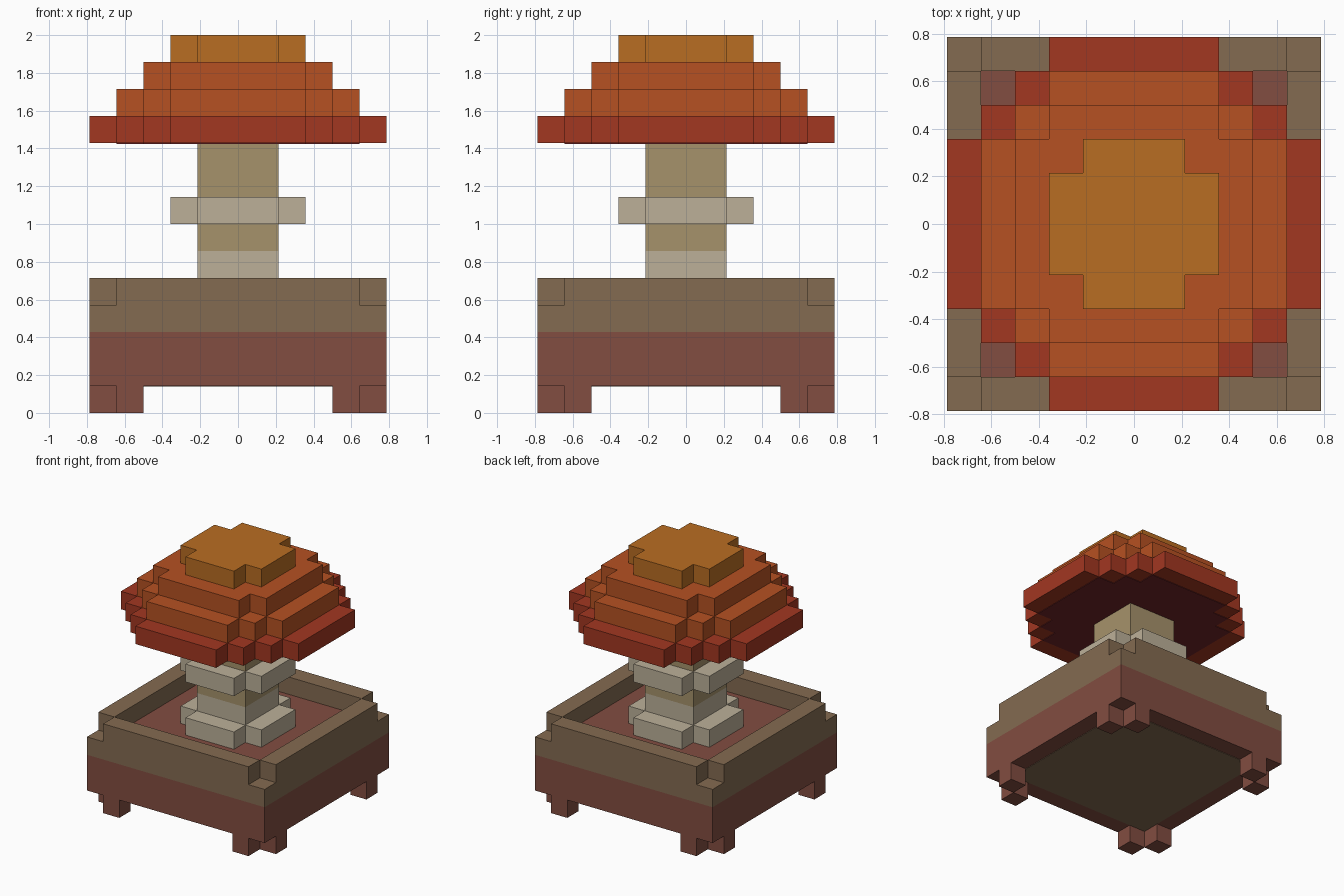
import bpy
import bmesh
from mathutils import Matrix, Vector

U = 1 / 7          # one block of the model
PLATE = 0.004      # thickness of coloured plates

if "Cube" in bpy.data.objects:
    bpy.data.objects.remove(bpy.data.objects["Cube"], do_unlink=True)


def material(name, hex_colour):
    def linear(c):
        return c / 12.92 if c <= 0.04045 else ((c + 0.055) / 1.055) ** 2.4
    rgb = [linear(int(hex_colour[i:i + 2], 16) / 255) for i in (0, 2, 4)]
    mat = bpy.data.materials.new(name)
    mat.use_nodes = True
    mat.diffuse_color = (*rgb, 1)
    mat.node_tree.nodes["Principled BSDF"].inputs["Base Color"].default_value = (*rgb, 1)
    return mat


AMBER = material("amber", "B96D22")
ORANGE = material("orange", "B65122")
RED = material("brick red", "A23721")
MAROON = material("dark maroon", "702428")
TAN = material("tan", "A6926B")
CREAM = material("pale cream", "BCB099")
BROWN = material("wood brown", "846B51")
CLAY = material("clay brown", "824D41")


def finish(name, bm, mat):
    bmesh.ops.recalc_face_normals(bm, faces=bm.faces)
    mesh = bpy.data.meshes.new(name)
    bm.to_mesh(mesh)
    bm.free()
    mesh.materials.append(mat)
    obj = bpy.data.objects.new(name, mesh)
    bpy.context.collection.objects.link(obj)
    return obj


def stepped_slab(name, half, steps, z0, z1, mat):
    """Square slab whose corners are cut back in block-sized stairs."""
    quarter = []
    for k in range(steps + 1):
        quarter.append(Vector((half - k, half - steps + k, 0)))
        if k < steps:
            quarter.append(Vector((half - k - 1, half - steps + k, 0)))
    bm = bmesh.new()
    verts = []
    for turn in range(4):
        rot = Matrix.Rotation(turn * 1.5707963, 3, 'Z')
        for p in quarter:
            q = rot @ p * U
            verts.append(bm.verts.new((q.x, q.y, z0)))
    base = bm.faces.new(verts)
    top = bmesh.ops.extrude_face_region(bm, geom=[base])["geom"]
    bmesh.ops.translate(bm, vec=(0, 0, z1 - z0),
                        verts=[g for g in top if isinstance(g, bmesh.types.BMVert)])
    return finish(name, bm, mat)


def four_way_boxes(name, boxes, mat):
    """Boxes (centre, size in blocks) repeated on all four sides."""
    bm = bmesh.new()
    for centre, size in boxes:
        for turn in range(4):
            m = (Matrix.Rotation(turn * 1.5707963, 4, 'Z') @ Matrix.Scale(U, 4)
                 @ Matrix.Translation(centre) @ Matrix.Diagonal((*size, 1)))
            bmesh.ops.create_cube(bm, size=1, matrix=m)
    return finish(name, bm, mat)


# Planter: feet, clay body, wooden rim and soil
four_way_boxes("planter_feet", [((s * 4, 5, 0.5), (1, 1, 1)) for s in (-1, 1)], CLAY)
stepped_slab("planter_body", 5.5, 0, U, 3 * U, CLAY)
stepped_slab("planter_base_panel", 4.5, 0, U - PLATE, U, BROWN)
stepped_slab("planter_band", 5.5, 0, 3 * U, 4 * U, BROWN)
four_way_boxes("planter_rim", [((0, 5, 4.5), (9, 1, 1))], BROWN)
stepped_slab("soil", 4.5, 0, 4 * U, 4 * U + PLATE, CLAY)

# Mushroom stem with its base and collar
stepped_slab("stem_base", 2.5, 1, 4 * U, 5 * U, CREAM)
stepped_slab("stem_foot", 1.5, 0, 5 * U, 6 * U, CREAM)
stepped_slab("stem_lower", 1.5, 0, 6 * U, 7 * U, TAN)
stepped_slab("stem_collar", 2.5, 1, 7 * U, 8 * U, CREAM)
stepped_slab("stem_upper", 1.5, 0, 8 * U, 10 * U, TAN)

# Cap tiers with the dark gills underneath
stepped_slab("cap_gills", 4.5, 2, 10 * U - PLATE, 10 * U, MAROON)
stepped_slab("cap_brim", 5.5, 3, 10 * U, 11 * U, RED)
stepped_slab("cap_middle", 4.5, 2, 11 * U, 12 * U, ORANGE)
stepped_slab("cap_upper", 3.5, 1, 12 * U, 13 * U, ORANGE)
stepped_slab("cap_crown", 2.5, 1, 13 * U, 14 * U, AMBER)
